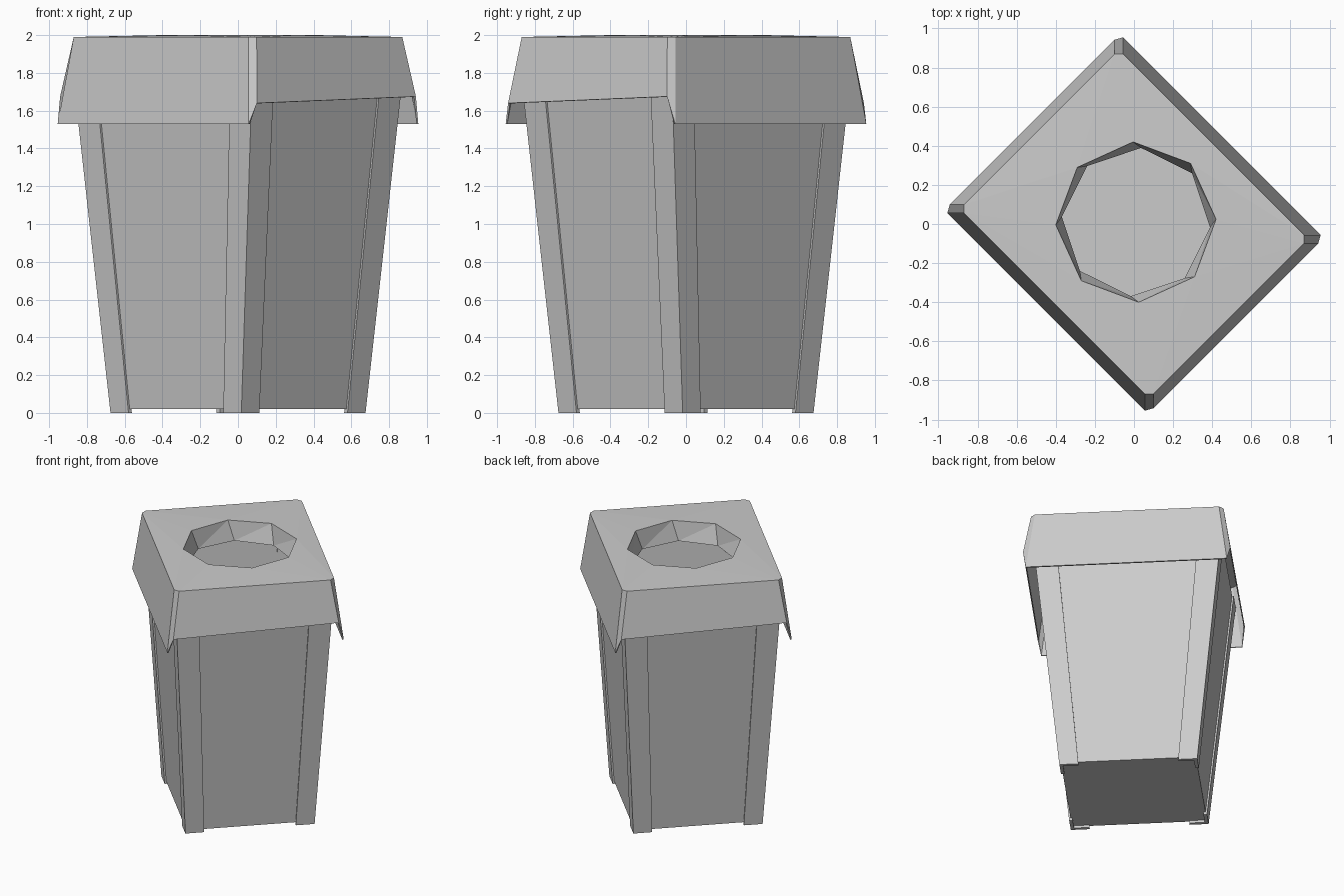
import bpy, bmesh
from math import sin, cos, radians
from mathutils import Matrix

if "Cube" in bpy.data.objects:
    bpy.data.objects.remove(bpy.data.objects["Cube"])

TURN = Matrix.Rotation(radians(45), 4, 'Z')   # bin stands diagonally
Z_TOP = 1.82                                  # top of body, hidden in the lid


def make(name, verts, faces, thickness=0):
    bm = bmesh.new()
    vs = [bm.verts.new(v) for v in verts]
    for f in faces:
        bm.faces.new([vs[i] for i in f])
    bmesh.ops.recalc_face_normals(bm, faces=bm.faces)
    bm.transform(TURN)
    me = bpy.data.meshes.new(name)
    bm.to_mesh(me)
    bm.free()
    ob = bpy.data.objects.new(name, me)
    bpy.context.collection.objects.link(ob)
    if thickness:
        mod = ob.modifiers.new("thickness", 'SOLIDIFY')
        mod.thickness = thickness
        mod.offset = -1
    return ob


def half_size(z):
    # tapered half extents of the body at height z
    t = z / 1.53
    return 0.465 + 0.085 * t, 0.49 + 0.155 * t


CORNERS = [(1, -1), (1, 1), (-1, 1), (-1, -1)]

# Recessed panels: open-topped tapered box with floor
verts = []
for z in (0.02, Z_TOP):
    a, b = half_size(z)
    verts += [(sx * (a - 0.012), sy * (b - 0.012), z) for sx, sy in CORNERS]
faces = [(3, 2, 1, 0)] + [(i, (i + 1) % 4, (i + 1) % 4 + 4, i + 4) for i in range(4)]
make("bin_body", verts, faces, 0.015)

# L-shaped corner posts
for n, (sx, sy) in enumerate(CORNERS):
    verts = []
    for z, w in ((0, 0.135), (Z_TOP, 0.165)):
        a, b = half_size(z)
        d = 0.025
        for x, y in ((0, 0), (w, 0), (w, d), (d, d), (d, w), (0, w)):
            verts.append((sx * (a - x), sy * (b - y), z))
    faces = [(0, 1, 2, 3), (0, 3, 4, 5), (6, 7, 8, 9), (6, 9, 10, 11)]
    faces += [(i, (i + 1) % 6, (i + 1) % 6 + 6, i + 6) for i in range(6)]
    make(f"corner_post_{n + 1}", verts, faces)

# Lid: chamfered rectangle, long skirts on two sides, short on the others
top, low = [], []
for sx, sy in CORNERS:
    long_side = ((sx * 0.575, sy * 0.655, 1.99), (sx * 0.635, sy * 0.715, 1.53))
    z = 1.64 if sx * sy > 0 else 1.675
    short_side = ((sx * 0.545, sy * 0.685, 1.99), (sx * 0.595, sy * 0.737, z))
    pair = [long_side, short_side] if sx * sy > 0 else [short_side, long_side]
    for t, l in pair:
        top.append(t)
        low.append(l)


def ring(r, start, z):
    return [(0.014 + r * cos(radians(start + 45 * i)),
             r * sin(radians(start + 45 * i)), z) for i in range(8)]


verts = top + low + ring(0.41, -43, 2.0) + ring(0.38, -49, 1.85)
faces = []
for i in range(8):
    j = (i + 1) % 8
    faces.append((i, i + 8, j + 8, j))                      # skirt
    faces += [(i + 16, j + 16, j + 24), (i + 16, j + 24, i + 24)]  # hole wall
for k in range(0, 8, 2):                                    # top surface
    p, q, r = k, k + 1, (k + 2) % 8
    h0, h1, h2 = 16 + k, 17 + k, 16 + (k + 2) % 8
    faces += [(p, q, h0), (q, h1, h0), (q, r, h1), (r, h2, h1)]
make("lid", verts, faces, 0.01)
